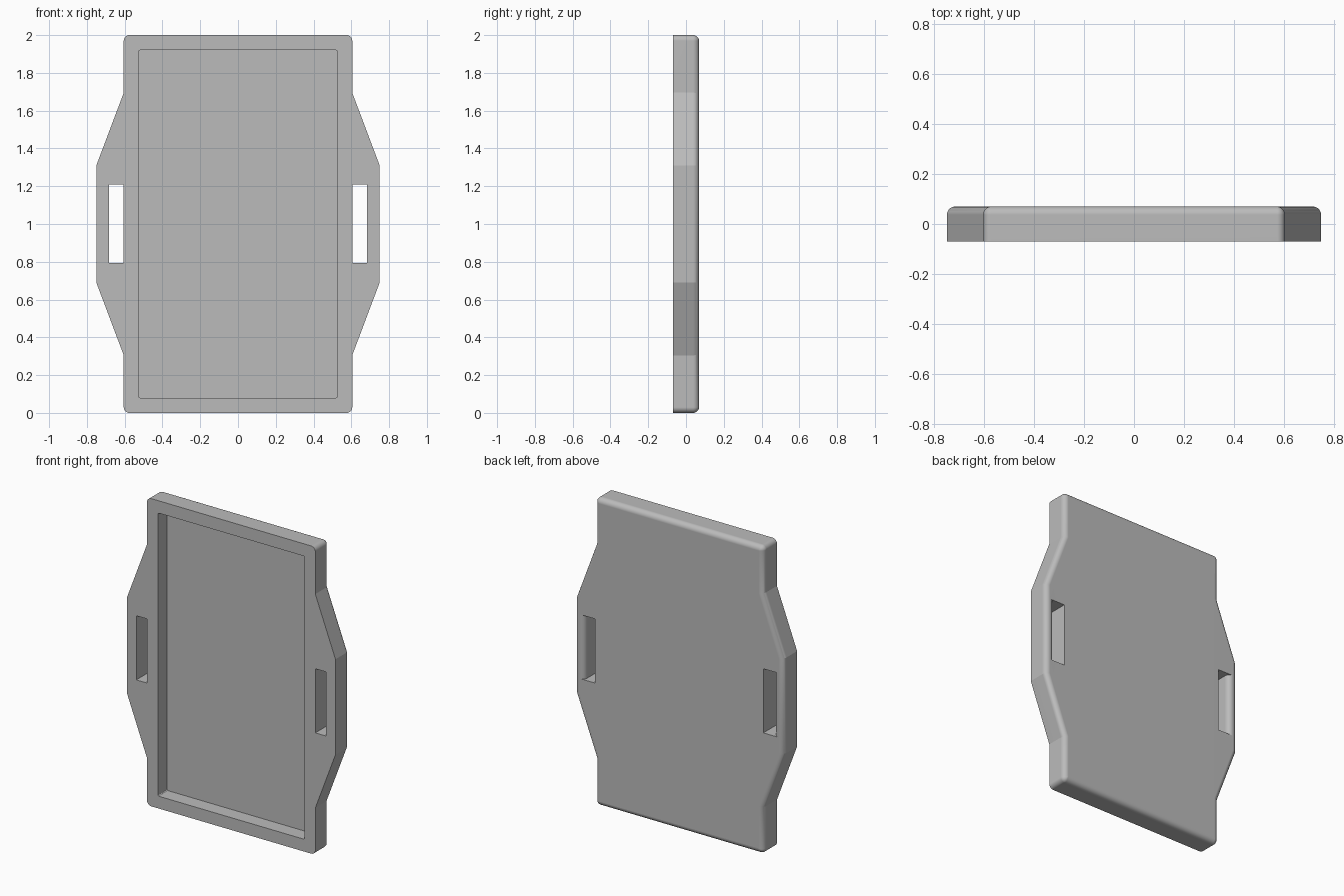
import bpy
import bmesh
from math import sin, cos, pi, radians

if "Cube" in bpy.data.objects:
    bpy.data.objects.remove(bpy.data.objects["Cube"], do_unlink=True)

HALF_DEPTH = 0.07
FILLET = 0.033
MID = 1.0

grey = bpy.data.materials.new("plain grey")
grey.use_nodes = True
grey.diffuse_color = (0.5, 0.5, 0.5, 1)
grey.node_tree.nodes["Principled BSDF"].inputs["Base Color"].default_value = (0.5, 0.5, 0.5, 1)


def prism(name, points, direction):
    """Extrude a closed loop of 3D points along a direction."""
    bm = bmesh.new()
    face = bm.faces.new([bm.verts.new(p) for p in points])
    ext = bmesh.ops.extrude_face_region(bm, geom=[face])
    verts = [v for v in ext["geom"] if isinstance(v, bmesh.types.BMVert)]
    bmesh.ops.translate(bm, verts=verts, vec=direction)
    bmesh.ops.recalc_face_normals(bm, faces=bm.faces)
    mesh = bpy.data.meshes.new(name)
    bm.to_mesh(mesh)
    bm.free()
    obj = bpy.data.objects.new(name, mesh)
    bpy.context.collection.objects.link(obj)
    mesh.materials.append(grey)
    return obj


def bevel_edges(obj, rule, radius, segments):
    """Round the edges whose two end points pass the rule."""
    bm = bmesh.new()
    bm.from_mesh(obj.data)
    edges = [e for e in bm.edges if rule(e.verts[0].co, e.verts[1].co)]
    bmesh.ops.bevel(bm, geom=edges, offset=radius, segments=segments,
                    profile=0.5, affect='EDGES')
    bm.to_mesh(obj.data)
    bm.free()


def along_y(a, b):
    return abs(a.y - b.y) > 0.05


# Tray body: half outline mirrored to the other side
half = [(0.605, -1.0), (0.605, -0.695), (0.75, -0.31),
        (0.75, 0.31), (0.605, 0.695), (0.605, 1.0)]
outline = half + [(-x, z) for x, z in reversed(half)]
tray = prism("tray_body", [(x, -HALF_DEPTH, z + MID) for x, z in outline],
             (0, 2 * HALF_DEPTH, 0))
bevel_edges(tray, lambda a, b: along_y(a, b) and abs(a.z - MID) > 0.9, 0.03, 8)
bevel_edges(tray, lambda a, b: min(a.y, b.y) > HALF_DEPTH - 0.001, FILLET, 8)

# Shallow front recess
w, h = 0.527, 0.92
recess = prism("recess_cutter",
               [(x, -0.2, z + MID) for x, z in ((-w, -h), (w, -h), (w, h), (-w, h))],
               (0, 0.225, 0))
bevel_edges(recess, along_y, 0.01, 3)
cutters = [recess]

# Hand slots, rounded on the grip side at the back
inner, outer = 0.605, 0.682
for side in (-1, 1):
    profile = [(inner, -0.2), (outer, -0.2)]
    for i in range(9):
        t = i / 8 * pi / 2
        profile.append((outer + FILLET * (1 - cos(t)),
                        HALF_DEPTH - FILLET * (1 - sin(t))))
    profile += [(outer + FILLET, 0.2), (inner, 0.2)]
    cutters.append(prism("slot_cutter", [(side * x, y, 0.793) for x, y in profile],
                         (0, 0, 0.417)))

# Cut the openings and drop the cutters
bpy.context.view_layer.objects.active = tray
for obj in bpy.context.selected_objects:
    obj.select_set(False)
tray.select_set(True)
for cutter in cutters:
    cutter.hide_render = True
    mod = tray.modifiers.new("opening", 'BOOLEAN')
    mod.operation = 'DIFFERENCE'
    mod.solver = 'EXACT'
    mod.object = cutter
    bpy.ops.object.modifier_apply(modifier=mod.name)
    bpy.data.objects.remove(cutter, do_unlink=True)

# Soft fillets, crisp outline bends
bpy.ops.object.shade_smooth_by_angle(angle=radians(16))
normals = tray.modifiers.new("flat_panels", 'WEIGHTED_NORMAL')
normals.keep_sharp = True
